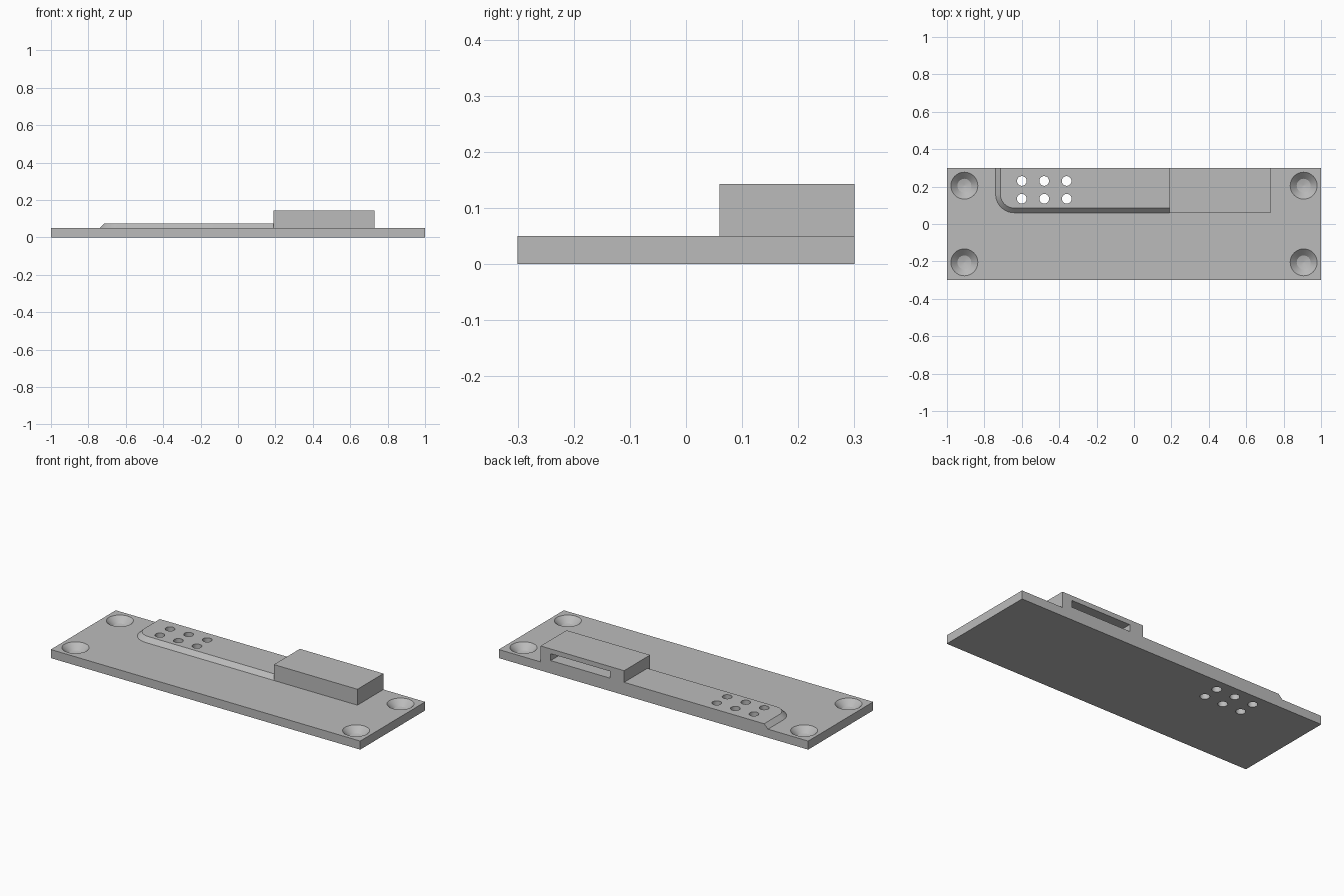
import bpy
import bmesh
from math import cos, sin, pi, radians

cube = bpy.data.objects.get("Cube")
if cube:
    bpy.data.objects.remove(cube, do_unlink=True)

grey = bpy.data.materials.new("plain grey")
grey.use_nodes = True
color = (0.5, 0.5, 0.5, 1)
grey.diffuse_color = color
grey.node_tree.nodes["Principled BSDF"].inputs["Base Color"].default_value = color


def loft(name, rings):
    """Solid skinned through matching rings of points, capped at both ends."""
    bm = bmesh.new()
    loops = [[bm.verts.new(p) for p in ring] for ring in rings]
    n = len(loops[0])
    for a, b in zip(loops, loops[1:]):
        for i in range(n):
            j = (i + 1) % n
            bm.faces.new((a[i], a[j], b[j], b[i]))
    bm.faces.new(loops[0])
    bm.faces.new(loops[-1])
    bmesh.ops.recalc_face_normals(bm, faces=bm.faces)
    mesh = bpy.data.meshes.new(name)
    bm.to_mesh(mesh)
    bm.free()
    mesh.materials.append(grey)
    obj = bpy.data.objects.new(name, mesh)
    bpy.context.collection.objects.link(obj)
    return obj


def box(name, x0, x1, y0, y1, z0, z1):
    return loft(name, [[(x0, y0, z), (x1, y0, z), (x1, y1, z), (x0, y1, z)]
                       for z in (z0, z1)])


def lathe(name, x, y, profile, sides=32):
    """Round solid from (radius, height) pairs."""
    return loft(name, [[(x + r * cos(2 * pi * i / sides),
                         y + r * sin(2 * pi * i / sides), z)
                        for i in range(sides)] for r, z in profile])


def cut(target, cutters):
    for cutter in cutters:
        mod = target.modifiers.new("cut", 'BOOLEAN')
        mod.operation = 'DIFFERENCE'
        mod.solver = 'EXACT'
        mod.object = cutter
    bpy.context.view_layer.objects.active = target
    for mod in list(target.modifiers):
        bpy.ops.object.modifier_apply(modifier=mod.name)


BACK, THICK, STEP = 0.3, 0.05, 0.19

# Base plate, raised strip with chamfered edge, and housing block
plate = box("base_plate", -1, 1, -BACK, BACK, 0, THICK)
block = box("housing_block", STEP, 0.73, 0.06, BACK, THICK, 0.143)


def strip_outline(r, z):
    cx, cy = -0.64, 0.16
    arc = [(cx - r * cos(t), cy - r * sin(t), z)
           for t in (i * pi / 20 for i in range(11))]
    return [(STEP, BACK, z), (cx - r, BACK, z)] + arc + [(STEP, cy - r, z)]


strip = loft("raised_strip", [strip_outline(0.1, THICK), strip_outline(0.075, 0.075)])

# Countersunk corner recesses
sinks = [lathe("countersink_cutter", sx * 0.907, sy * 0.205,
               [(0.004, 0.008), (0.037, 0.016), (0.072, THICK), (0.072, 0.1)])
         for sx in (-1, 1) for sy in (-1, 1)]

# Six round holes through strip and plate
holes = [lathe("hole_cutter", x, y, [(0.026, -0.05), (0.026, 0.2)], 24)
         for x in (-0.6, -0.48, -0.36) for y in (0.135, 0.23)]

# Slot in the back of the housing
slot = box("slot_cutter", 0.28, 0.665, 0.1, BACK + 0.1, 0.075, 0.115)

cut(plate, sinks + holes)
cut(strip, holes)
cut(block, [slot])
for helper in sinks + holes + [slot]:
    bpy.data.objects.remove(helper, do_unlink=True)

bpy.ops.object.select_all(action='DESELECT')
for part in (plate, strip, block):
    part.select_set(True)
bpy.context.view_layer.objects.active = plate
bpy.ops.object.shade_smooth_by_angle(angle=radians(25))
